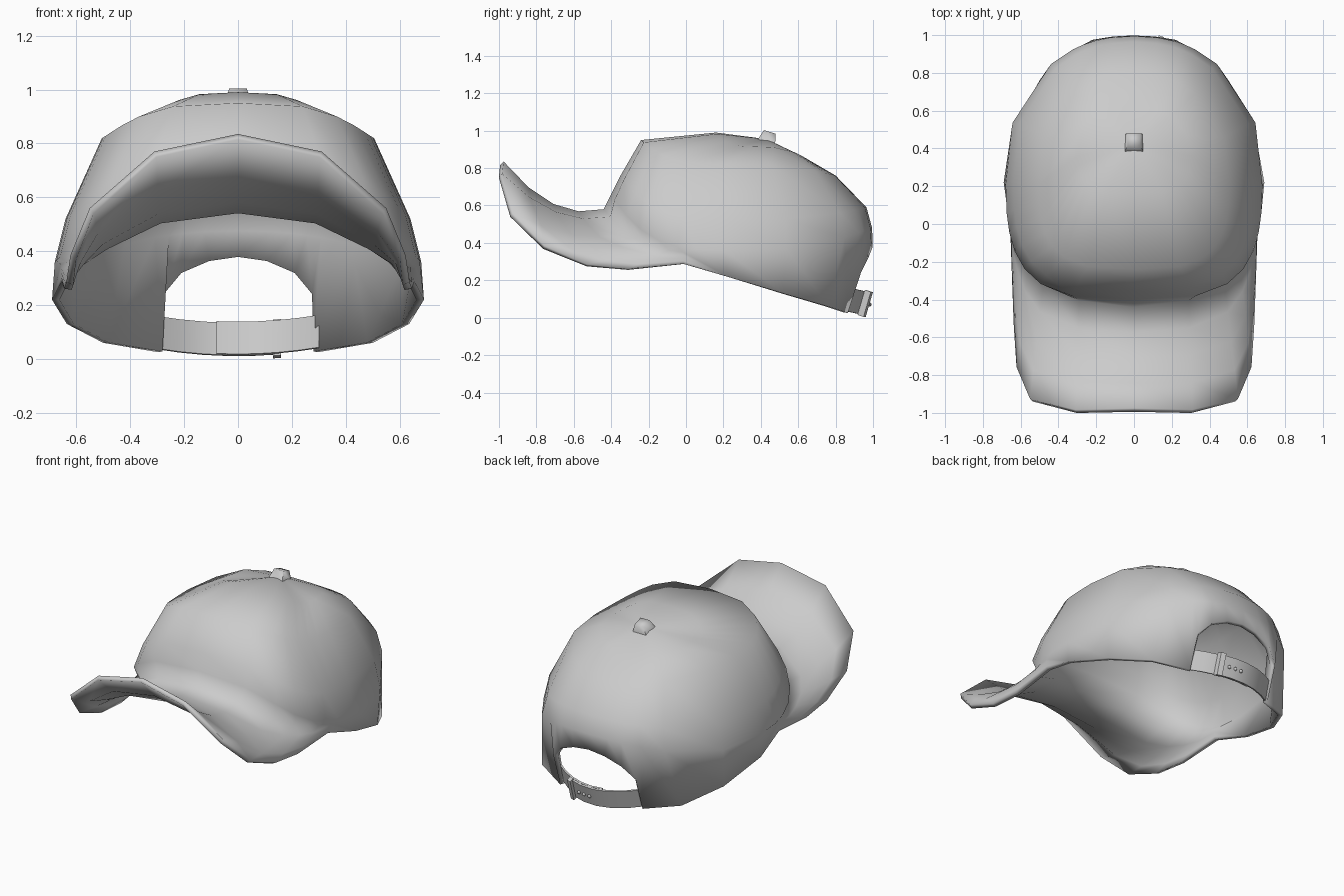
import bpy, bmesh, math
from mathutils import Vector, Matrix

cube = bpy.data.objects.get("Cube")
if cube:
    bpy.data.objects.remove(cube, do_unlink=True)

grey = bpy.data.materials.new("cloth_grey")
grey.use_nodes = True
COLOUR = (0.6, 0.6, 0.6, 1)
grey.diffuse_color = COLOUR
grey.node_tree.nodes["Principled BSDF"].inputs["Base Color"].default_value = COLOUR


def finish(bm, name, angle=50):
    """Turn a bmesh into a shaded object."""
    bmesh.ops.recalc_face_normals(bm, faces=bm.faces)
    mesh = bpy.data.meshes.new(name)
    bm.to_mesh(mesh)
    bm.free()
    mesh.materials.append(grey)
    obj = bpy.data.objects.new(name, mesh)
    bpy.context.collection.objects.link(obj)
    bpy.ops.object.select_all(action="DESELECT")
    obj.select_set(True)
    bpy.context.view_layer.objects.active = obj
    bpy.ops.object.shade_smooth_by_angle(angle=math.radians(angle))
    return obj


def loft(rows):
    """Skin rows of points on the +x half and mirror them to -x."""
    bm = bmesh.new()
    for side in (1, -1):
        grid = [[bm.verts.new((p[0] * side, p[1], p[2])) for p in row] for row in rows]
        for a, b in zip(grid, grid[1:]):
            for i in range(len(a) - 1):
                quad = [a[i], a[i + 1], b[i + 1], b[i]]
                bm.faces.new(quad if side > 0 else quad[::-1])
    bmesh.ops.remove_doubles(bm, verts=bm.verts, dist=0.0005)
    bmesh.ops.dissolve_degenerate(bm, edges=bm.edges, dist=0.0005)
    return bm


# Seam where the crown flows into the brim, from the centre to the side
SEAM = [(0, -.44, .58), (.29, -.405, .54), (.48, -.31, .44), (.56, -.22, .4),
        (.61, -.15, .375), (.64, -.09, .36), (.657, -.015, .35)]

# Open edge from the side to the arch over the rear opening
EDGE = [(.69, .22, .22), (.635, .52, .13), (.5, .76, .06), (.295, .865, .025),
        (.295, .935, .24), (.22, .975, .32), (.11, .993, .365), (0, .998, .38)]
ANGLES = [0, 17, 36, 50, 62, 72, 80, 88, 110, 142, 154, 159, 164, 171, 180]


def ring(front, back, width, z_front, z_side, z_back):
    """One crown ring, squarer at the front than at the back."""
    points = []
    for degrees in ANGLES:
        a = math.radians(degrees)
        s, c = math.sin(a), math.cos(a)
        if c > 0:
            s, reach, z_end = s ** .6, c ** .6, z_front
        else:
            s, reach, z_end = (s ** .9 if degrees < 180 else 0), c, z_back
        points.append((width * s, (front + back) / 2 - (back - front) / 2 * reach,
                       z_side + (z_end - z_side) * abs(c) ** 2.3))
    return points


crown_rows = [[(0, .43, .955)] * len(ANGLES),
              ring(.16, .62, .3, .99, .915, .865),
              ring(-.24, .80, .505, .95, .82, .76),
              ring(-.35, .965, .64, .76, .52, .59),
              ring(-.4, .995, .68, .66, .36, .48),
              SEAM + EDGE]

# Brim: columns run from the seam to the curled outer edge
OUTER = [(0, -.975, .835), (.31, -.983, .77), (.55, -.927, .56), (.622, -.757, .385),
         (.637, -.53, .285), (.645, -.31, .262), (.655, -.015, .288)]
SAG = [.1, .09, .05, .02, 0, 0, 0]
STEPS = 4
brim_rows = []
for step in range(1, STEPS + 1):
    t = step / STEPS
    row = []
    for near, far, sag in zip(SEAM, OUTER, SAG):
        p = Vector(near).lerp(Vector(far), t)
        p.z -= sag * 4 * t * (1 - t)
        row.append(p)
    brim_rows.append(row + EDGE)

shell = finish(loft(crown_rows + brim_rows), "crown_and_brim", 80)
# keep the thickness on the inner side
if sum(f.normal.z for f in shell.data.polygons) < 0:
    shell.data.flip_normals()
cloth = shell.modifiers.new("thickness", "SOLIDIFY")
cloth.thickness = 0.028
cloth.offset = -1


# Rear strap: two overlapping curved bands, leaning outward with the crown
def strap_point(x, up, out):
    bend = (x / 0.3) ** 2
    return Vector((x, .95 - .115 * bend + .035 * up + out, .015 + .025 * bend + .12 * up - out * .3))


def band(name, x_start, x_end, out, thickness, low=0, high=1):
    bm = bmesh.new()
    sections = []
    for i in range(6):
        x = x_start + (x_end - x_start) * i / 5
        corners = [(low, out), (high, out), (high, out + thickness), (low, out + thickness)]
        sections.append([bm.verts.new(strap_point(x, up, o)) for up, o in corners])
    for a, b in zip(sections, sections[1:]):
        for i in range(4):
            j = (i + 1) % 4
            bm.faces.new((a[i], a[j], b[j], b[i]))
    bm.faces.new(sections[0])
    bm.faces.new(sections[-1][::-1])
    finish(bm, name, 40)


band("inner_strap", -.08, .3, -.012, .012)
band("outer_strap", -.31, .15, .002, .012)
band("strap_end_bar", .13, .16, .002, .032, -.06, 1.06)

# Three snap studs on the outer band
for i in range(3):
    bm = bmesh.new()
    place = Matrix.Translation(strap_point(.005 + .04 * i, .5, .014))
    bmesh.ops.create_uvsphere(bm, u_segments=8, v_segments=6, radius=.011, matrix=place)
    finish(bm, f"snap_stud_{i + 1}", 60)

# Top button: a tapered square stud, tilted with the crown
bm = bmesh.new()
tilt = (Matrix.Translation((0, .437, .96)) @ Matrix.Rotation(math.radians(-18), 4, "X")
        @ Matrix.Rotation(math.radians(45), 4, "Z"))
bmesh.ops.create_cone(bm, cap_ends=True, segments=4, radius1=.074, radius2=.046,
                      depth=.07, matrix=tilt)
finish(bm, "top_button", 80)
